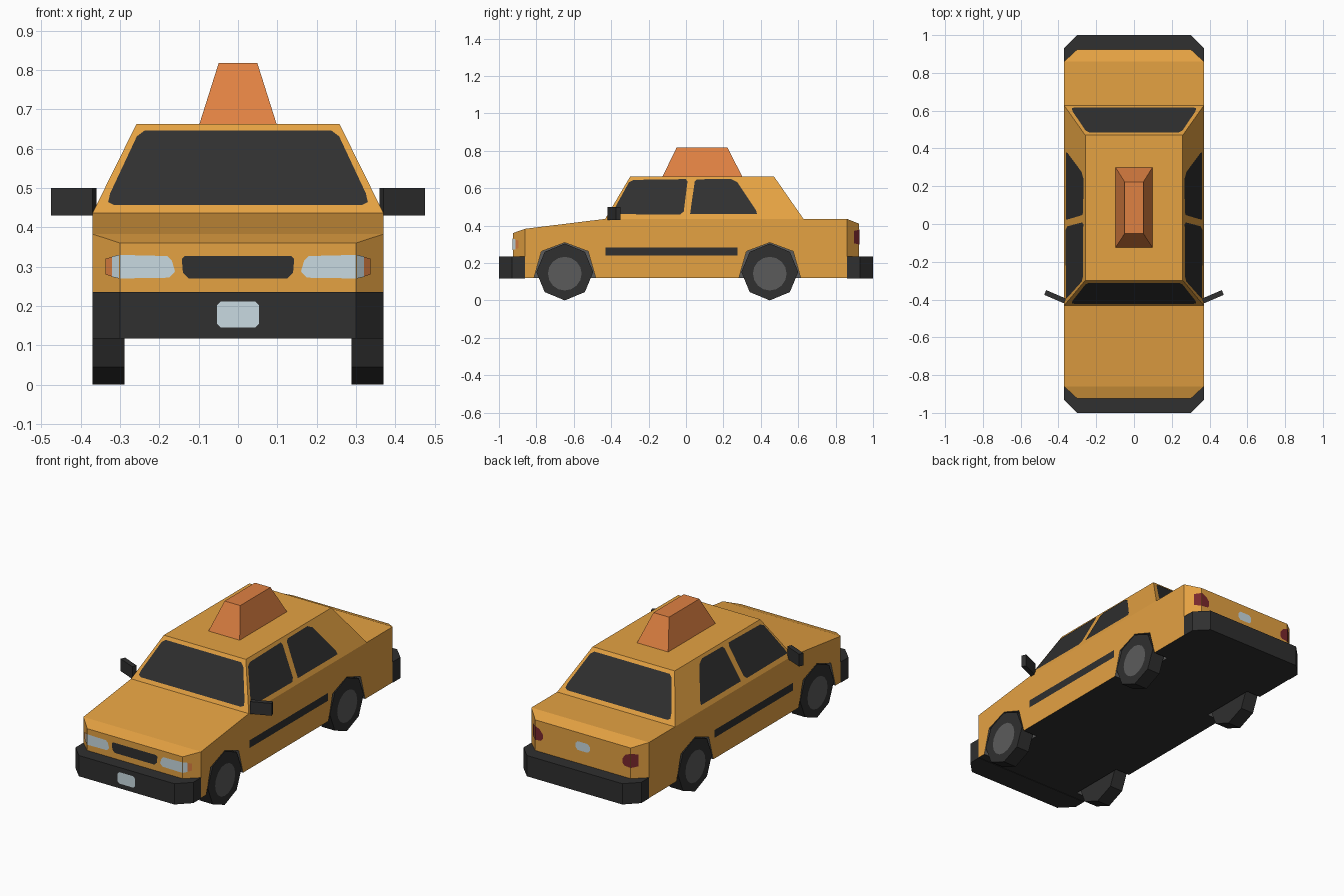
import bpy, bmesh, math
from mathutils import Vector

if "Cube" in bpy.data.objects:
    bpy.data.objects.remove(bpy.data.objects["Cube"])


def material(name, rgb):
    m = bpy.data.materials.new(name)
    m.diffuse_color = (*rgb, 1)
    m.use_nodes = True
    m.node_tree.nodes["Principled BSDF"].inputs["Base Color"].default_value = m.diffuse_color
    return m


YELLOW = material("taxi yellow", (0.78, 0.36, 0.055))
DARK = material("dark trim", (0.029, 0.029, 0.029))
GREY = material("wheel grey", (0.105, 0.105, 0.105))
ORANGE = material("sign orange", (0.74, 0.22, 0.055))
PALE = material("pale lamp", (0.58, 0.70, 0.75))
RED = material("tail red", (0.19, 0.021, 0.026))


def finish(bm, name, *mats, recalc=True):
    if recalc:
        bmesh.ops.recalc_face_normals(bm, faces=bm.faces)
    me = bpy.data.meshes.new(name)
    bm.to_mesh(me)
    bm.free()
    for m in mats:
        me.materials.append(m)
    ob = bpy.data.objects.new(name, me)
    bpy.context.collection.objects.link(ob)
    return ob


def loft(bm, rings, caps=(True, True)):
    """Skin equal-length rings of points."""
    vs = [[bm.verts.new(p) for p in r] for r in rings]
    n = len(vs[0])
    for a, b in zip(vs, vs[1:]):
        for i in range(n):
            j = (i + 1) % n
            bm.faces.new((a[i], a[j], b[j], b[i]))
    for ring, cap in zip((vs[0], vs[-1]), caps):
        if cap:
            bm.faces.new(ring)


def rect(hw, y0, y1, z):
    return [(-hw, y0, z), (hw, y0, z), (hw, y1, z), (-hw, y1, z)]


def prism_x(bm, pts, x0, x1):
    loft(bm, [[(x, y, z) for y, z in pts] for x in (x0, x1)])


def decal(name, outlines, mat, mirror=False):
    """Flat painted faces lifted slightly off the surface beneath."""
    bm = bmesh.new()
    for pts in outlines:
        for s in ((1, -1) if mirror else (1,)):
            f = bm.faces.new([bm.verts.new((s * x, y, z)) for x, y, z in pts])
            f.normal_update()
            if f.normal.dot(f.calc_center_median() - Vector((0, 0, 0.25))) < 0:
                f.normal_flip()
            off = f.normal * 0.003
            for v in f.verts:
                v.co += off
    return finish(bm, name, mat, recalc=False)


def octo(hw, z0, z1, c):
    """Clipped-corner rectangle in (x, z)."""
    return [(-hw + c, z0), (hw - c, z0), (hw, z0 + c), (hw, z1 - c),
            (hw - c, z1), (-hw + c, z1), (-hw, z1 - c), (-hw, z0 + c)]


AXLES = (-0.648, 0.448)

# Lower body: stations along y (y, half width, top height)
bm = bmesh.new()
stations = [(-0.925, 0.30, 0.36), (-0.86, 0.37, 0.383), (-0.43, 0.37, 0.436),
            (0.86, 0.37, 0.436), (0.925, 0.30, 0.41)]
loft(bm, [[(-w, y, 0.12), (w, y, 0.12), (w, y, t), (-w, y, t)] for y, w, t in stations])
bmesh.ops.recalc_face_normals(bm, faces=bm.faces)
for f in bm.faces:
    f.material_index = 1 if f.normal.z < -0.9 else 0
body = finish(bm, "lower_body", YELLOW, DARK, GREY)

# Wheel wells cut out of the body
bm = bmesh.new()
arch = [(-0.165, 0.05), (0.165, 0.05), (0.165, 0.12), (0.125, 0.262), (0, 0.309),
        (-0.125, 0.262), (-0.165, 0.12)]
for y in AXLES:
    for s in (1, -1):
        prism_x(bm, [(y + a, z) for a, z in arch], s * 0.28, s * 0.45)
for f in bm.faces:
    f.material_index = 2
cutter = finish(bm, "wheel_well_cutter", YELLOW, DARK, GREY)
cutter.hide_render = True
mod = body.modifiers.new("wells", 'BOOLEAN')
mod.operation = 'DIFFERENCE'
mod.solver = 'EXACT'
mod.object = cutter
bpy.context.view_layer.objects.active = body
bpy.ops.object.modifier_apply(modifier=mod.name)
bpy.data.objects.remove(cutter)

# Cabin and roof sign
for name, mat, rings in (
        ("cabin", YELLOW, (rect(0.37, -0.432, 0.628, 0.436), rect(0.258, -0.298, 0.47, 0.663))),
        ("roof_sign", ORANGE, (rect(0.098, -0.125, 0.30, 0.663), rect(0.049, -0.05, 0.222, 0.818)))):
    bm = bmesh.new()
    loft(bm, rings, (False, True))
    finish(bm, name, mat)

# Bumpers
for name, s in (("front_bumper", -1), ("rear_bumper", 1)):
    bm = bmesh.new()
    plan = [(-0.37, 0.86), (0.37, 0.86), (0.37, 0.93), (0.30, 1.0), (-0.30, 1.0), (-0.37, 0.93)]
    loft(bm, [[(x, s * y, z) for x, y in plan] for z in (0.118, 0.236)])
    finish(bm, name, DARK)

# Wheels and hubs
for label, y in zip(("front", "rear"), AXLES):
    R = 0.152
    bm = bmesh.new()
    tyre = [(y + R * math.sin(k * math.pi / 4), R + R * math.cos(k * math.pi / 4)) for k in range(8)]
    for s in (1, -1):
        prism_x(bm, tyre, s * 0.288, s * 0.37)
    finish(bm, label + "_wheels", DARK)
    hub = [(0.37, y + 0.09 * math.sin(k * math.pi / 8), 0.143 + 0.09 * math.cos(k * math.pi / 8))
           for k in range(16)]
    decal(label + "_hubs", [hub], GREY, True)

# Door mirrors
bm = bmesh.new()
plan = [(0.36, -0.395), (0.465, -0.35), (0.475, -0.375), (0.37, -0.42)]
for s in (1, -1):
    loft(bm, [[(s * x, y, z) for x, y in plan] for z in (0.43, 0.50)])
finish(bm, "door_mirrors", DARK)


# Windows, laid on the sloping cabin walls
def slope(z, low, high):
    return low + (high - low) * (z - 0.436) / (0.663 - 0.436)


half = [(0.315, 0.455), (0.33, 0.463), (0.325, 0.485), (0.257, 0.63), (0.237, 0.645)]
screen = half + [(-x, z) for x, z in reversed(half)]
decal("windshield", [[(x, slope(z, -0.432, -0.298), z) for x, z in screen]], DARK)
decal("rear_window", [[(x, slope(z, 0.628, 0.47), z) for x, z in screen]], DARK)
front_pane = [(-0.395, 0.46), (-0.385, 0.485), (-0.305, 0.63), (-0.28, 0.643), (0.0, 0.647),
              (0.008, 0.635), (-0.012, 0.475), (-0.03, 0.458)]
rear_pane = [(0.022, 0.46), (0.03, 0.52), (0.047, 0.635), (0.06, 0.646), (0.24, 0.648),
             (0.275, 0.63), (0.375, 0.48), (0.38, 0.46)]
decal("side_windows", [[(slope(z, 0.37, 0.258), y, z) for y, z in p]
                       for p in (front_pane, rear_pane)], DARK, True)

# Side rubbing strips
decal("side_strips", [[(0.37, -0.43, 0.24), (0.37, 0.275, 0.24),
                       (0.37, 0.275, 0.284), (0.37, -0.43, 0.284)]], DARK, True)


# Lamps wrapping around the body corners
def corner(x, end):
    return end * (0.925 - max(0, x - 0.30) * 0.065 / 0.07)


def on_body(pts, end):
    return [(x, corner(x, end), z) for x, z in pts]


decal("headlamps", [
    on_body([(0.175, 0.272), (0.30, 0.27), (0.30, 0.33), (0.18, 0.327), (0.168, 0.315), (0.16, 0.288)][::-1], -1),
    on_body([(0.30, 0.27), (0.318, 0.274), (0.318, 0.326), (0.30, 0.33)], -1)], PALE, True)
decal("indicators", [on_body([(0.318, 0.275), (0.335, 0.28), (0.335, 0.32), (0.318, 0.325)], -1)], ORANGE, True)
decal("tail_lamps", [
    on_body([(0.262, 0.302), (0.30, 0.298), (0.30, 0.378), (0.27, 0.365), (0.25, 0.34), (0.25, 0.315)], 1),
    on_body([(0.30, 0.298), (0.33, 0.305), (0.33, 0.372), (0.30, 0.378)], 1)], RED, True)

# Grille and number plates (blank)
grille = [(-0.125, 0.27), (0.125, 0.27), (0.14, 0.285), (0.143, 0.32), (0.135, 0.327),
          (-0.135, 0.327), (-0.143, 0.32), (-0.14, 0.285)]
decal("grille", [on_body(grille, -1)], DARK)
decal("front_plate", [[(x, -1.0, z) for x, z in octo(0.054, 0.146, 0.211, 0.01)]], PALE)
decal("rear_plate", [on_body(octo(0.045, 0.312, 0.362, 0.014), 1)], PALE)
